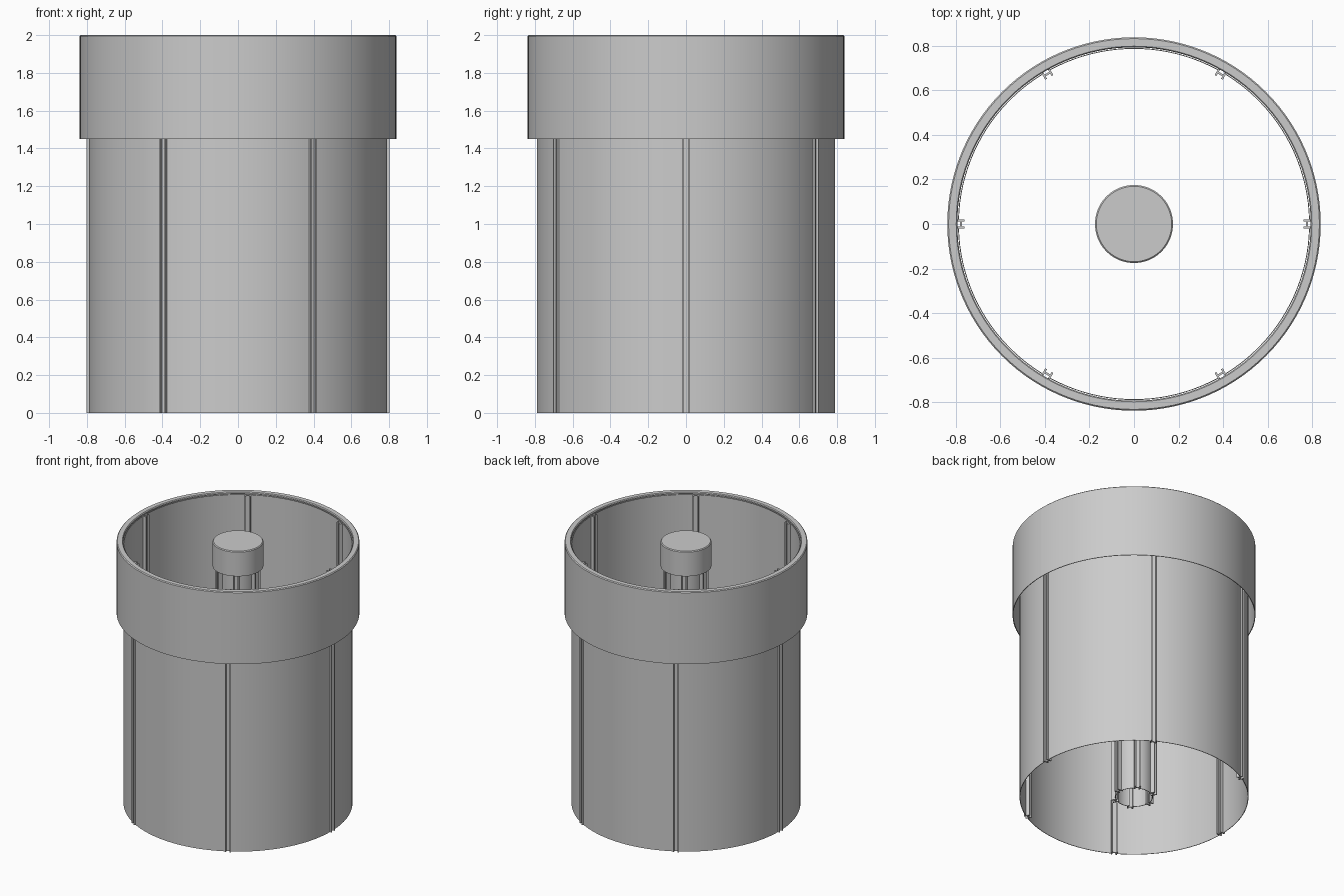
import bpy, bmesh
from math import sin, cos, pi, radians, asin

if "Cube" in bpy.data.objects:
    bpy.data.objects.remove(bpy.data.objects["Cube"])

STRIPS = 6


def finish(name, bm):
    bmesh.ops.remove_doubles(bm, verts=bm.verts, dist=1e-6)
    bmesh.ops.recalc_face_normals(bm, faces=bm.faces)
    mesh = bpy.data.meshes.new(name)
    bm.to_mesh(mesh)
    bm.free()
    ob = bpy.data.objects.new(name, mesh)
    bpy.context.collection.objects.link(ob)
    bpy.ops.object.select_all(action='DESELECT')
    bpy.context.view_layer.objects.active = ob
    ob.select_set(True)
    bpy.ops.object.shade_smooth_by_angle(angle=radians(30))
    return ob


def lathe(name, profile, closed, steps=120):
    """Spin an (r, z) profile around the z axis."""
    bm = bmesh.new()
    vs = [bm.verts.new((r, 0, z)) for r, z in profile]
    pairs = list(zip(vs, vs[1:])) + ([(vs[-1], vs[0])] if closed else [])
    es = [bm.edges.new(p) for p in pairs]
    bmesh.ops.spin(bm, geom=vs + es, cent=(0, 0, 0), axis=(0, 0, 1),
                   angle=2 * pi, steps=steps)
    return finish(name, bm)


def prism(bm, outline, z0, z1):
    """Extrude a flat outline upwards."""
    face = bm.faces.new([bm.verts.new((x, y, z0)) for x, y in outline])
    out = bmesh.ops.extrude_face_region(bm, geom=[face])['geom']
    for v in out:
        if isinstance(v, bmesh.types.BMVert):
            v.co.z = z1


def joint_strips(name, r0, r1, half, t, web, z1):
    """H-section strips: two radial flanges joined by a tangential web."""
    bm = bmesh.new()
    i = half - t
    a, b = web - t / 2, web + t / 2
    side = [(r0, half), (r0, i), (a, i)]
    side2 = [(b, i), (r1, i), (r1, half)]
    upper = side + [(a, -i), (r0, -i), (r0, -half)]
    lower = [(x, -y) for x, y in reversed(side2)] + side2
    for k in range(STRIPS):
        c, s = cos(k * 2 * pi / STRIPS), sin(k * 2 * pi / STRIPS)
        prism(bm, [(x * c - y * s, x * s + y * c) for x, y in upper + lower], 0, z1)
    return finish(name, bm)


def panels(name, r, t, half, z1, n):
    """Thin curved sheets running from strip to strip."""
    bm = bmesh.new()
    gap = asin(half / r)
    for k in range(STRIPS):
        a0 = k * 2 * pi / STRIPS + gap
        span = 2 * pi / STRIPS - 2 * gap
        angs = [a0 + span * j / n for j in range(n + 1)]
        outline = [(r * cos(a), r * sin(a)) for a in angs]
        outline += [((r - t) * cos(a), (r - t) * sin(a)) for a in reversed(angs)]
        prism(bm, outline, 0, z1)
    return finish(name, bm)


# Outer wall: curved panels and joint strips
panels("outer_panels", 0.79, 0.004, 0.018, 1.985, 20)
joint_strips("outer_strips", 0.76, 0.802, 0.021, 0.009, 0.777, 1.985)

# Outer collar: hollow skirt with a flat rim
lathe("outer_collar", [(0.838, 1.45), (0.838, 1.994), (0.832, 2.0), (0.798, 2.0),
                       (0.793, 1.994), (0.793, 1.985), (0.833, 1.985), (0.833, 1.45)], True)

# Central core: curved panels and joint strips
panels("core_panels", 0.13, 0.004, 0.018, 1.985, 8)
joint_strips("core_strips", 0.117, 0.16, 0.021, 0.009, 0.138, 1.985)

# Core cap: hollow lid
lathe("core_cap", [(0, 2.0), (0.169, 2.0), (0.175, 1.994), (0.175, 1.81),
                   (0.171, 1.81), (0.171, 1.985), (0, 1.985)], False, 72)
